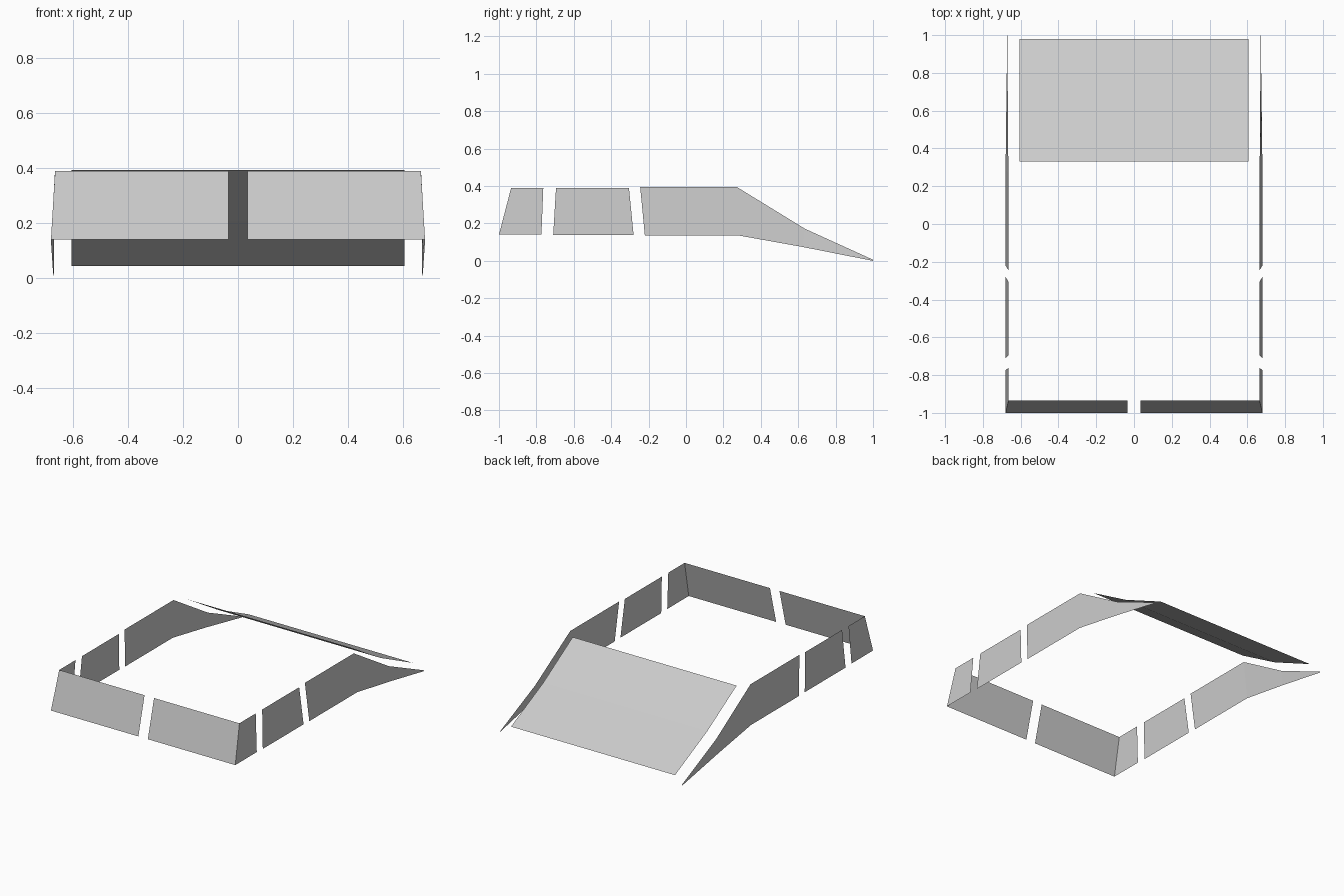
import bpy

if "Cube" in bpy.data.objects:
    bpy.data.objects.remove(bpy.data.objects["Cube"])


def pane(name, top, bottom):
    """Thin glass sheet stretched as quads between two matching edges."""
    n = len(top)
    faces = [(i, n + i, n + i + 1, i + 1) for i in range(n - 1)]
    mesh = bpy.data.meshes.new(name)
    mesh.from_pydata(top + bottom, [], faces)
    obj = bpy.data.objects.new(name, mesh)
    bpy.context.collection.objects.link(obj)
    return obj


def side_pane(name, s, top, bottom):
    """Side sheet from (x, y, z) edges, mirrored by the sign s."""
    t = [(s * x, y, z) for x, y, z in top]
    b = [(s * x, y, z) for x, y, z in bottom]
    # keep the normals facing outwards on both sides
    if s < 0:
        t.reverse()
        b.reverse()
    return pane(name, t, b)


XT, XB = 0.665, 0.68     # half width at the top and bottom edges
ZT, ZB = 0.39, 0.14

for side, s in (("right", 1), ("left", -1)):
    # half of the split front windscreen
    xs = (0.035, 1) if s > 0 else (-1, -0.035)
    top = [(x * XT if abs(x) == 1 else x, -0.935, ZT) for x in xs]
    bot = [(x * XB if abs(x) == 1 else x, -1.0, ZB) for x in xs]
    pane(f"front_window_{side}", top, bot)

    # small corner window meeting the windscreen
    side_pane(f"corner_window_{side}", s,
              [(XT, -0.935, ZT), (XT, -0.763, ZT)],
              [(XB, -1.0, ZB), (XB, -0.773, ZB)])

    # door window
    side_pane(f"door_window_{side}", s,
              [(XT, -0.695, ZT), (XT, -0.305, ZT)],
              [(XB, -0.71, 0.137), (XB, -0.28, 0.137)])

    # long rear side window tapering to a point
    side_pane(f"rear_side_window_{side}", s,
              [(XT, -0.245, 0.396), (XT, 0.27, 0.396),
               (0.668, 0.635, 0.172), (0.67, 1.0, 0.006)],
              [(XB, -0.22, 0.135), (XB, 0.285, 0.135),
               (0.676, 0.62, 0.075), (0.671, 1.0, 0.0)])

# sloping rear window with a slight bend
profile = [(0.33, 0.394), (0.64, 0.208), (0.98, 0.045)]
pane("rear_window",
     [(-0.605, y, z) for y, z in profile],
     [(0.605, y, z) for y, z in profile])
for p in bpy.data.objects["rear_window"].data.polygons:
    if p.normal.z < 0:
        p.flip()
